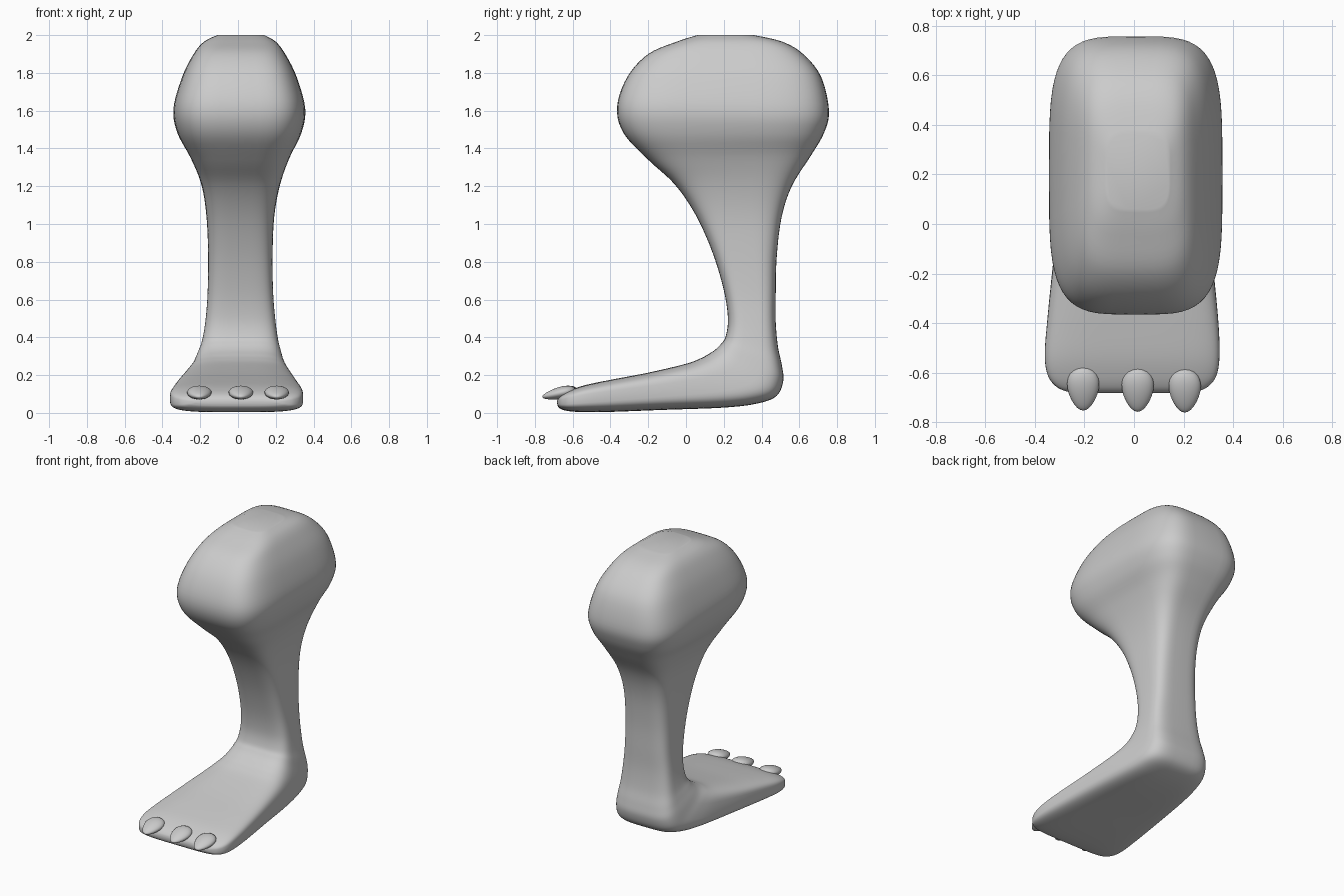
import bpy, bmesh, math
from mathutils import Vector

cube = bpy.data.objects.get("Cube")
if cube:
    bpy.data.objects.remove(cube, do_unlink=True)

grey = bpy.data.materials.new("plain_grey")
grey.use_nodes = True
color = (0.6, 0.6, 0.6, 1)
grey.diffuse_color = color
grey.node_tree.nodes["Principled BSDF"].inputs["Base Color"].default_value = color

# Leg sections: front y, front z, back y, back z, right edge x, left edge x
SECTIONS = [
    (.06, 2, .36, 2, -.11, .14),
    (-.05, 1.965, .51, 1.965, -.18, .20),
    (-.2, 1.9, .62, 1.9, -.235, .25),
    (-.31, 1.78, .715, 1.78, -.295, .31),
    (-.365, 1.62, .757, 1.6, -.342, .356),
    (-.33, 1.48, .73, 1.48, -.32, .335),
    (-.2, 1.34, .66, 1.36, -.25, .272),
    (-.06, 1.21, .56, 1.2, -.193, .222),
    (.05, 1.05, .505, 1.03, -.167, .192),
    (.14, .85, .48, .82, -.158, .183),
    (.2, .65, .475, .62, -.161, .186),
    (.222, .5, .475, .48, -.172, .198),
    (.21, .405, .487, .35, -.19, .213),
    (.185, .365, .508, .25, -.21, .228),
    (.155, .335, .515, .17, -.228, .24),
    (.12, .312, .48, .09, -.245, .255),
    (.08, .29, .38, .05, -.265, .27),
    (0, .26, .2, .028, -.29, .29),
    (-.2, .213, -.12, .016, -.326, .318),
    (-.4, .175, -.38, .006, -.35, .34),
    (-.53, .148, -.53, .004, -.36, .345),
    (-.61, .122, -.61, .008, -.348, .333),
    (-.655, .1, -.655, .017, -.315, .3),
    (-.676, .08, -.676, .032, -.27, .255),
    (-.682, .064, -.682, .048, -.23, .215),
]
SIDES = 64
STEPS = 5
POWER = 4.0


def spline(a, b, c, d, t):
    """Smooth curve through b and c."""
    return tuple(
        0.5 * (2 * q + (r - p) * t + (2 * p - 5 * q + 4 * r - s) * t ** 2
               + (3 * q - p - 3 * r + s) * t ** 3)
        for p, q, r, s in zip(a, b, c, d))


def rounded(value):
    return math.copysign(abs(value) ** (2 / POWER), value)


def section_ring(bm, section):
    fy, fz, by, bz, x0, x1 = section
    front, back = Vector((0, fy, fz)), Vector((0, by, bz))
    mid, half = (front + back) / 2, (back - front) / 2
    ring = []
    for i in range(SIDES):
        a = math.tau * i / SIDES
        x = (x0 + x1) / 2 + (x1 - x0) / 2 * rounded(math.cos(a))
        p = mid + half * rounded(math.sin(a))
        ring.append(bm.verts.new((x, p.y, p.z)))
    return ring


def finish(bm, name):
    bmesh.ops.recalc_face_normals(bm, faces=bm.faces)
    for face in bm.faces:
        face.smooth = True
    mesh = bpy.data.meshes.new(name)
    bm.to_mesh(mesh)
    bm.free()
    mesh.materials.append(grey)
    obj = bpy.data.objects.new(name, mesh)
    bpy.context.collection.objects.link(obj)
    return obj


# Thigh, shin and foot as one bent loft
path = []
last = len(SECTIONS) - 1
for i in range(last):
    pts = [SECTIONS[min(max(k, 0), last)] for k in range(i - 1, i + 3)]
    path += [spline(*pts, s / STEPS) for s in range(STEPS)]
path.append(SECTIONS[last])

bm = bmesh.new()
rings = [section_ring(bm, s) for s in path]
for r0, r1 in zip(rings, rings[1:]):
    for i in range(SIDES):
        j = (i + 1) % SIDES
        bm.faces.new((r0[i], r0[j], r1[j], r1[i]))
bm.faces.new(rings[0])
bm.faces.new(rings[-1])
finish(bm, "leg_and_foot")

# Three egg-shaped claws, narrower toward the tip
for name, x, y in (("right", -.205, -.665), ("middle", .015, -.67), ("left", .205, -.673)):
    bm = bmesh.new()
    bmesh.ops.create_uvsphere(bm, u_segments=24, v_segments=16, radius=1)
    for v in bm.verts:
        taper = 1 + 0.25 * v.co.y
        v.co = Vector((v.co.x * .063 * taper, v.co.y * .09, v.co.z * .031 * taper))
    claw = finish(bm, name + "_claw")
    claw.location = (x, y, .104)
    claw.rotation_euler.x = math.radians(13)
